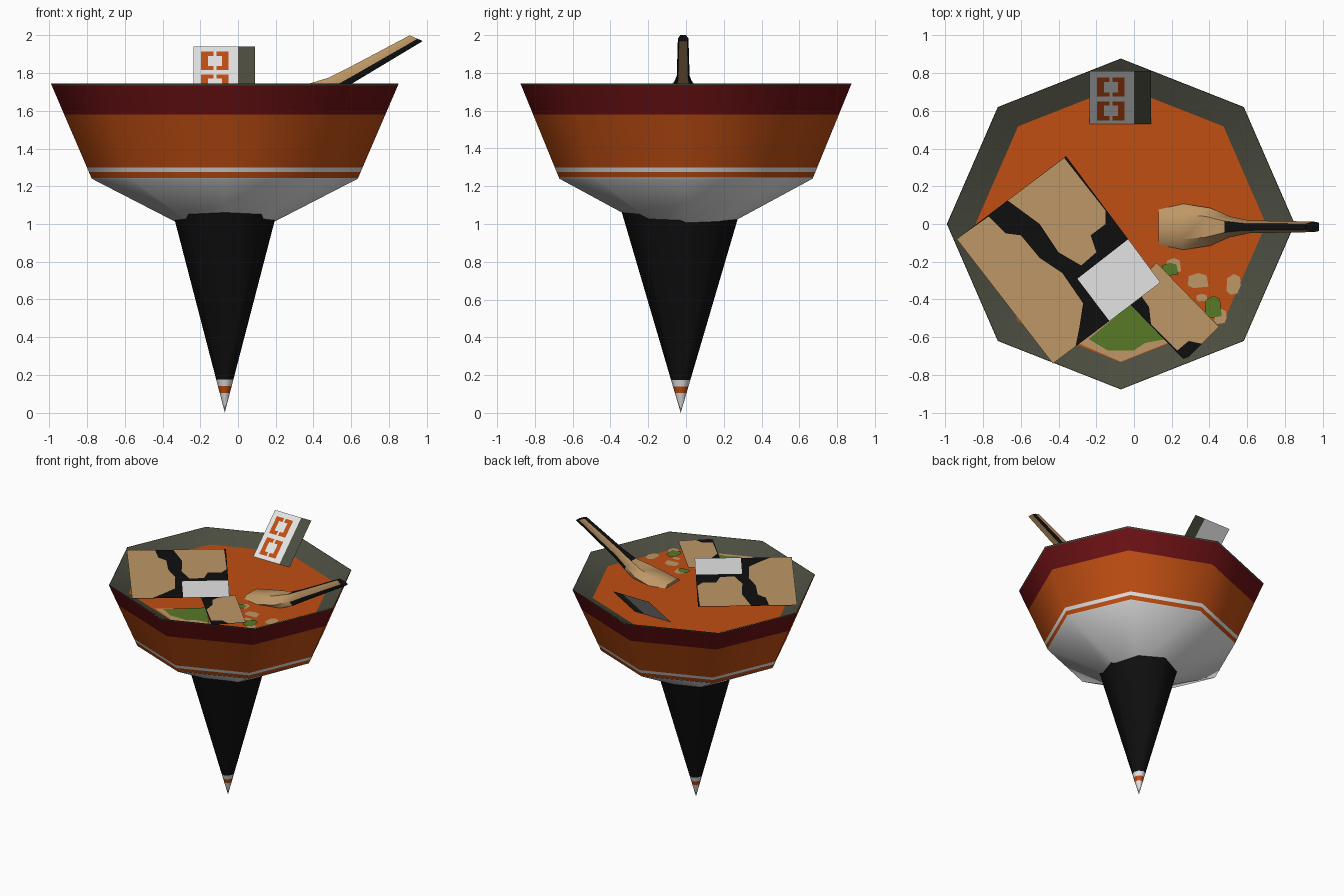
import bpy, math
from mathutils import Vector

cube = bpy.data.objects.get("Cube")
if cube:
    bpy.data.objects.remove(cube, do_unlink=True)


def material(name, r, g, b):
    lin = [((c / 255 + 0.055) / 1.055) ** 2.4 if c > 10 else c / 3294 for c in (r, g, b)]
    m = bpy.data.materials.new(name)
    m.use_nodes = True
    m.diffuse_color = (*lin, 1)
    m.node_tree.nodes["Principled BSDF"].inputs["Base Color"].default_value = (*lin, 1)
    return m


ORANGE = material("orange", 192, 78, 18)
MAROON = material("maroon", 108, 17, 20)
WHITE = material("white", 228, 228, 228)
BLACK = material("black", 15, 15, 15)
TAN = material("tan", 190, 151, 102)
GREEN = material("green", 88, 120, 38)
GREY = material("dark_grey", 76, 77, 64)


def build(name, verts, faces, mats, indices=None, smooth=None):
    me = bpy.data.meshes.new(name)
    me.from_pydata(verts, [], faces)
    for m in mats:
        me.materials.append(m)
    if indices:
        me.polygons.foreach_set("material_index", indices)
    ob = bpy.data.objects.new(name, me)
    bpy.context.collection.objects.link(ob)
    if smooth:
        bpy.ops.object.select_all(action='DESELECT')
        ob.select_set(True)
        bpy.context.view_layer.objects.active = ob
        bpy.ops.object.shade_smooth_by_angle(angle=math.radians(smooth))
    return ob


def lathe(name, profile, bands, centre, y_scale, flip=False, sides=8):
    """Octagonal shell: profile of (radius, z), one material per band."""
    verts, faces, idx = [], [], []
    mats = list(dict.fromkeys(bands))
    for r, z in profile:
        for k in range(sides):
            a = k * math.tau / sides
            verts.append((centre[0] + r * math.cos(a), centre[1] + r * y_scale * math.sin(a), z))
    for i, band in enumerate(bands):
        for k in range(sides):
            n = (k + 1) % sides
            f = (i * sides + k, i * sides + n, (i + 1) * sides + n, (i + 1) * sides + k)
            faces.append(f[::-1] if flip else f)
            idx.append(mats.index(band))
    return build(name, verts, faces, mats, idx, 62)


def patch(name, points, z, mat):
    """Flat horizontal piece facing up."""
    area = sum(p[0] * q[1] - q[0] * p[1] for p, q in zip(points, points[1:] + points[:1]))
    if area < 0:
        points = points[::-1]
    return build(name, [(x, y, z) for x, y in points], [tuple(range(len(points)))], [mat])


# Bowl, with painted bands
CENTRE = (-0.07, 0)
SQUASH = 0.951


def wall(z):
    return 0.705 + (z - 1.24) * 0.43


levels = [1.24, 1.245, 1.275, 1.3, 1.58, 1.735, 1.745]
lathe("bowl", [(0.2, 0.98)] + [(wall(z), z) for z in levels],
      [WHITE, WHITE, ORANGE, WHITE, ORANGE, MAROON, GREY], CENTRE, SQUASH)
lathe("bowl_lining", [(0.92, 1.745), (0.77, 1.67)], [GREY], CENTRE, SQUASH, flip=True)

# Pointed stand with a striped tip
lathe("stand", [(0.26 * z, z) for z in (0.0, 0.105, 0.14, 0.175, 1.09)],
      [WHITE, ORANGE, WHITE, BLACK], (-0.07, -0.028), 1.13)

# Soup and floating bits
SOUP = 1.67
octagon = [(CENTRE[0] + 0.77 * math.cos(k * math.pi / 4),
            0.77 * SQUASH * math.sin(k * math.pi / 4)) for k in range(8)]
patch("soup", octagon, SOUP, ORANGE)
patch("front_garnish", [(-0.3, -0.63), (-0.07, -0.73), (0.18, -0.63), (0.0, -0.42)], SOUP + 0.004, TAN)
patch("front_leaf", [(-0.24, -0.61), (-0.14, -0.67), (0.0, -0.67), (0.06, -0.63),
                     (0.17, -0.61), (0.0, -0.41)], SOUP + 0.008, GREEN)


def bit(name, x, y, w, h, mat, lift=0.004):
    patch(name, [(x - w, y - h * 0.6), (x - w * 0.5, y - h), (x + w, y - h * 0.8),
                 (x + w * 0.8, y + h * 0.7), (x, y + h), (x - w * 0.9, y + h * 0.6)], SOUP + lift, mat)


for i, (x, y, w, h) in enumerate([(0.34, -0.3, 0.055, 0.04), (0.53, -0.32, 0.04, 0.055),
                                  (0.21, -0.22, 0.04, 0.04), (0.46, -0.49, 0.035, 0.04),
                                  (0.36, -0.39, 0.03, 0.02)]):
    bit(f"floating_bit_{i}", x, y, w, h, TAN)
for i, (x, y, w, h) in enumerate([(0.19, -0.24, 0.045, 0.035), (0.42, -0.44, 0.045, 0.06)]):
    bit(f"floating_leaf_{i}", x, y, w, h, GREEN, 0.008)

# Large topping sheet lying across the rim
TOP = 1.762
patch("large_sheet", [(-0.36, 0.36), (-0.94, -0.08), (-0.43, -0.74), (0.14, -0.31)], TOP, BLACK)
patch("large_sheet_left", [(-0.94, -0.08), (-0.77, 0.04), (-0.68, -0.05), (-0.6, -0.06),
                           (-0.5, -0.18), (-0.38, -0.26), (-0.27, -0.42), (-0.29, -0.55),
                           (-0.31, -0.65), (-0.43, -0.74)], TOP + 0.003, TAN)
patch("large_sheet_right", [(-0.67, 0.125), (-0.37, 0.35), (-0.15, 0.07), (-0.15, 0.0),
                            (-0.23, -0.06), (-0.2, -0.15), (-0.28, -0.22), (-0.4, -0.15),
                            (-0.5, 0.0)], TOP + 0.003, TAN)
patch("large_sheet_corner", [(-0.03, -0.08), (0.14, -0.31), (-0.13, -0.515), (-0.3, -0.29)],
      TOP + 0.003, WHITE)

# Small topping sheet at the front
LOW = 1.73
patch("small_sheet", [(0.12, -0.205), (0.45, -0.545), (0.27, -0.725), (-0.06, -0.385)], LOW, BLACK)
patch("small_sheet_tan", [(0.12, -0.205), (0.45, -0.545), (0.36, -0.635), (0.29, -0.62),
                          (0.23, -0.67), (0.09, -0.53), (0.08, -0.44), (0.03, -0.37), (0.05, -0.28)],
      LOW + 0.003, TAN)


# Leaning card at the back: u runs along x, v runs up the slope
def card_piece(name, u0, u1, v0, v1, mat, lift=0.0):
    normal = Vector((0, -0.7, 0.72)) * lift
    verts = [Vector((u, 0.53 + 0.28 * v, 1.67 + 0.27 * v)) + normal
             for u, v in ((u0, v0), (u1, v0), (u1, v1), (u0, v1))]
    build(name, verts, [(0, 1, 2, 3)], [mat])


card_piece("card_face", -0.235, 0, 0, 1, WHITE)
card_piece("card_edge", 0, 0.09, 0, 1, GREY)
for row, v in enumerate((0.08, 0.53)):
    for side, u in enumerate((-0.195, -0.085)):
        inner = u + 0.035 if side == 0 else u - 0.03
        card_piece(f"card_bar_{row}{side}", u, u + 0.035, v, v + 0.36, ORANGE, 0.004)
        for end in (v, v + 0.28):
            card_piece(f"card_tick_{row}{side}", inner, inner + 0.03, end, end + 0.08, ORANGE, 0.004)

# Wooden ladle: sections of (top x, top z, bottom x, bottom z, half width)
sections = [(0.13, 1.69, 0.13, 1.62, 0.12), (0.25, 1.715, 0.27, 1.64, 0.122),
            (0.38, 1.745, 0.42, 1.66, 0.1), (0.48, 1.775, 0.53, 1.70, 0.055),
            (0.58, 1.825, 0.63, 1.76, 0.034), (0.91, 2.0, 0.98, 1.97, 0.028)]
verts, faces, idx = [], [], []
for tx, tz, bx, bz, w in sections:
    for side, t in ((-0.8, 0), (-1, 0.4), (-0.55, 1), (0.55, 1), (1, 0.4), (0.8, 0)):
        verts.append((bx + (tx - bx) * t, -0.015 + side * w, bz + (tz - bz) * t))
for i in range(len(sections) - 1):
    for k in range(6):
        n = (k + 1) % 6
        faces.append((i * 6 + k, (i + 1) * 6 + k, (i + 1) * 6 + n, i * 6 + n))
        # dark grain on the top and lower edges of the handle
        idx.append(1 if i >= 3 and k in (0, 2, 4) else 0)
last = (len(sections) - 1) * 6
faces += [tuple(range(6)), tuple(last + k for k in reversed(range(6)))]
idx += [0, 1]
ladle = build("ladle", verts, faces, [TAN, BLACK], idx, 45)
